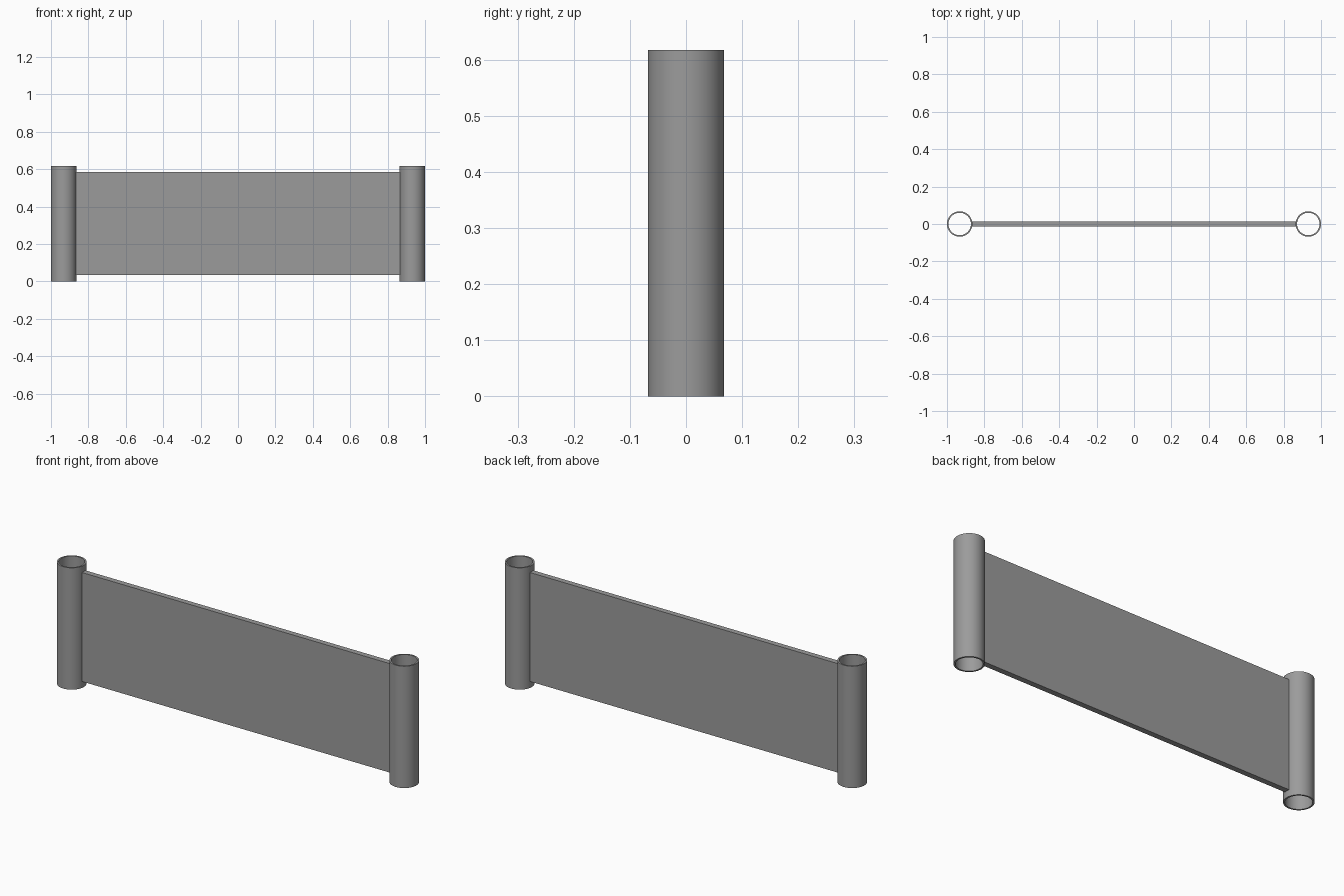
import bpy, bmesh, math

if "Cube" in bpy.data.objects:
    bpy.data.objects.remove(bpy.data.objects["Cube"])

R_OUT, R_IN, HEIGHT = 0.068, 0.06, 0.617
TUBE_X = 1 - R_OUT
SEGMENTS = 48

grey = bpy.data.materials.new("plain grey")
grey.diffuse_color = (0.33, 0.33, 0.33, 1)
grey.use_nodes = True
grey.node_tree.nodes["Principled BSDF"].inputs["Base Color"].default_value = grey.diffuse_color


def add_object(name, bm):
    bmesh.ops.recalc_face_normals(bm, faces=bm.faces)
    mesh = bpy.data.meshes.new(name)
    bm.to_mesh(mesh)
    bm.free()
    mesh.materials.append(grey)
    obj = bpy.data.objects.new(name, mesh)
    bpy.context.collection.objects.link(obj)
    return obj


def tube(name, x):
    """Open hollow tube: a wall profile revolved around a vertical axis."""
    bm = bmesh.new()
    profile = [(R_OUT, 0), (R_OUT, HEIGHT), (R_IN, HEIGHT), (R_IN, 0)]
    rings = []
    for i in range(SEGMENTS):
        a = math.tau * i / SEGMENTS
        rings.append([bm.verts.new((x + r * math.cos(a), r * math.sin(a), z))
                      for r, z in profile])
    for i, ring in enumerate(rings):
        nxt = rings[(i + 1) % SEGMENTS]
        for j in range(4):
            k = (j + 1) % 4
            bm.faces.new((ring[j], nxt[j], nxt[k], ring[k]))
    obj = add_object(name, bm)
    bpy.ops.object.select_all(action='DESELECT')
    obj.select_set(True)
    bpy.context.view_layer.objects.active = obj
    bpy.ops.object.shade_smooth_by_angle(angle=math.radians(30))


# End tubes
tube("left_tube", -TUBE_X)
tube("right_tube", TUBE_X)

# Flat panel, its ends buried in the tube walls
z0, z1 = 0.033, 0.585
half_x = TUBE_X - R_IN - 0.003
bm = bmesh.new()
bmesh.ops.create_cube(bm, size=1)
for v in bm.verts:
    v.co.x *= 2 * half_x
    v.co.y *= 0.028
    v.co.z = (z0 + z1) / 2 + v.co.z * (z1 - z0)
add_object("panel", bm)
